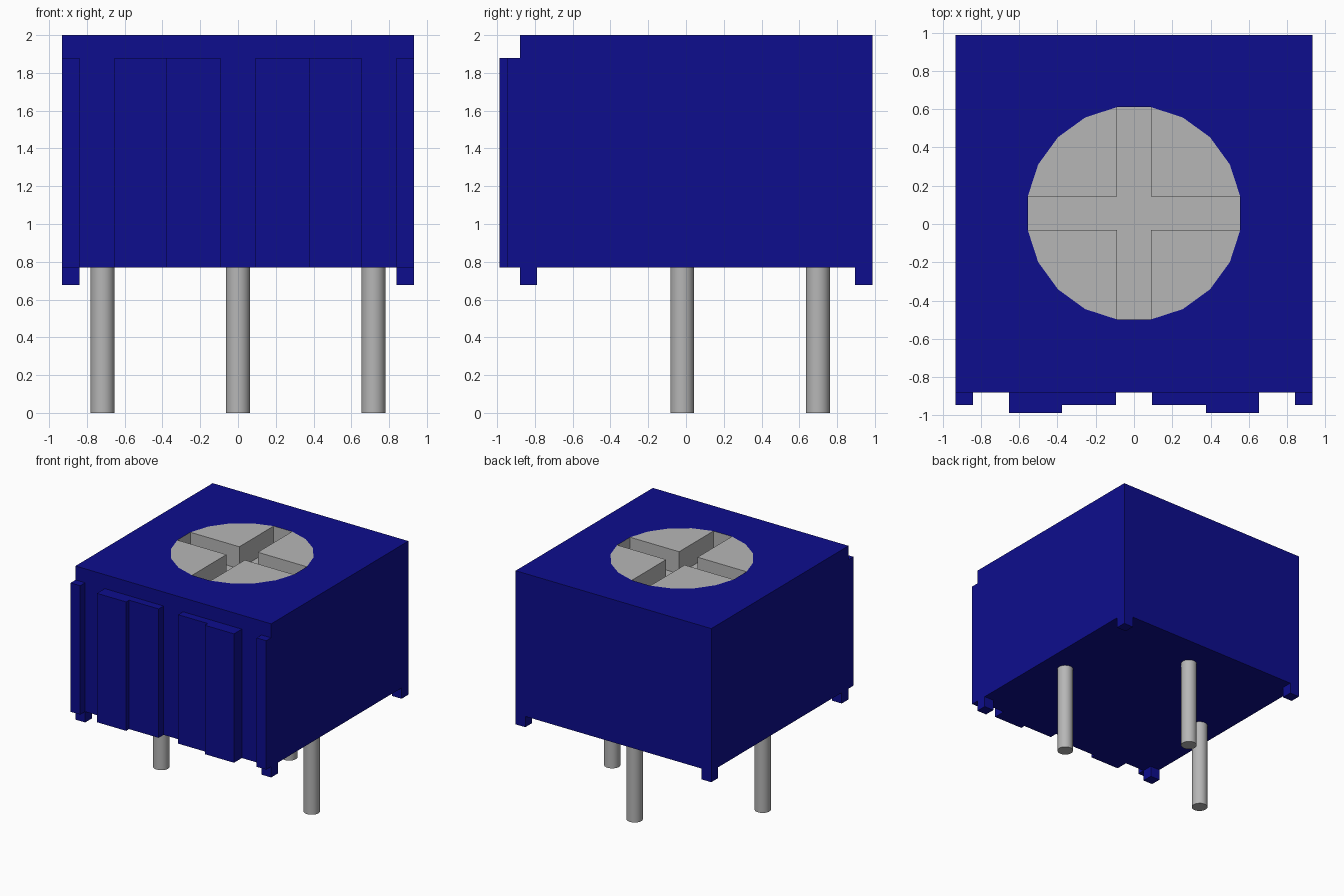
import bpy, bmesh, math

old = bpy.data.objects.get("Cube")
if old:
    bpy.data.objects.remove(old, do_unlink=True)


def material(name, rgb):
    m = bpy.data.materials.new(name)
    m.use_nodes = True
    m.diffuse_color = (*rgb, 1)
    m.node_tree.nodes["Principled BSDF"].inputs["Base Color"].default_value = (*rgb, 1)
    return m


BLUE = material("deep blue plastic", (0.004, 0.004, 0.27))
GREY = material("light grey metal", (0.47, 0.47, 0.47))


def finish(name, bm, *mats):
    bmesh.ops.recalc_face_normals(bm, faces=bm.faces)
    me = bpy.data.meshes.new(name)
    bm.to_mesh(me)
    bm.free()
    for m in mats:
        me.materials.append(m)
    ob = bpy.data.objects.new(name, me)
    bpy.context.collection.objects.link(ob)
    return ob


def prism(name, outline, z0, z1, mat):
    """Extrude a flat outline from z0 up to z1."""
    bm = bmesh.new()
    low = [bm.verts.new((x, y, z0)) for x, y in outline]
    high = [bm.verts.new((x, y, z1)) for x, y in outline]
    bm.faces.new(low)
    bm.faces.new(high)
    for i in range(len(low)):
        j = (i + 1) % len(low)
        bm.faces.new((low[i], low[j], high[j], high[i]))
    return finish(name, bm, mat)


def rect(x0, x1, y0, y1):
    return [(x0, y0), (x1, y0), (x1, y1), (x0, y1)]


W, FRONT, BACK = 0.932, -0.88, 0.987      # housing extents
BOTTOM, TOP, RIB_TOP = 0.77, 2.0, 1.88
CY, R, DEPTH = 0.056, 0.562, 0.19         # adjuster dial and slot depth
angles = [math.radians(9 + 18 * i) for i in range(20)]
circle = [(R * math.cos(a), CY + R * math.sin(a)) for a in angles]

# Housing: box with a round recess in its top; the recess is grey
bm = bmesh.new()
corners = rect(-W, W, FRONT, BACK)
low = [bm.verts.new((x, y, BOTTOM)) for x, y in corners]
high = [bm.verts.new((x, y, TOP)) for x, y in corners]
rim = [bm.verts.new((x, y, TOP)) for x, y in circle]
floor = [bm.verts.new((x, y, TOP - DEPTH)) for x, y in circle]
bm.faces.new(low)
for a, b in ((low, high), (floor, rim)):
    for i in range(len(a)):
        j = (i + 1) % len(a)
        f = bm.faces.new((a[i], a[j], b[j], b[i]))
        f.material_index = int(a is floor)
bm.faces.new(floor).material_index = 1
loops = [bm.edges.get((v[i], v[i - 1])) for v in (high, rim) for i in range(len(v))]
bmesh.ops.triangle_fill(bm, edges=loops, use_beauty=True)
finish("housing", bm, BLUE, GREY)

# Dial: four raised quadrants leave a cross-shaped slot
h = R * math.sin(math.radians(9))
for sx, sy, label in ((1, 1, "back_left"), (-1, 1, "back_right"),
                      (-1, -1, "front_right"), (1, -1, "front_left")):
    arc = [(sx * x, CY + sy * (y - CY)) for x, y in circle[:5]]
    prism("dial_quadrant_" + label, [(sx * h, CY + sy * h)] + arc,
          TOP - DEPTH, TOP, GREY)

# Mirrored front ribs and corner feet
for s, side in ((1, "left"), (-1, "right")):
    for name, x0, x1, y in (("corner_rib", 0.84, W, -0.947),
                            ("outer_rib", 0.375, 0.653, -0.987),
                            ("inner_rib", 0.093, 0.375, -0.947)):
        prism(f"{name}_{side}", rect(s * x0, s * x1, y, FRONT), BOTTOM, RIB_TOP, BLUE)
    for end, y0, y1 in (("front", FRONT, FRONT + 0.092), ("back", BACK - 0.092, BACK)):
        prism(f"{end}_foot_{side}", rect(s * 0.84, s * W, y0, y1), 0.677, BOTTOM, BLUE)

# Three round pins in a triangle
for name, x, y in (("pin_left", 0.717, -0.02), ("pin_right", -0.717, -0.02),
                   ("pin_back", 0, 0.698)):
    ring = [(x + 0.064 * math.cos(a), y + 0.064 * math.sin(a)) for a in angles]
    pin = prism(name, ring, 0, BOTTOM, GREY)
    bpy.ops.object.select_all(action="DESELECT")
    pin.select_set(True)
    bpy.context.view_layer.objects.active = pin
    bpy.ops.object.shade_smooth_by_angle(angle=math.radians(35))
